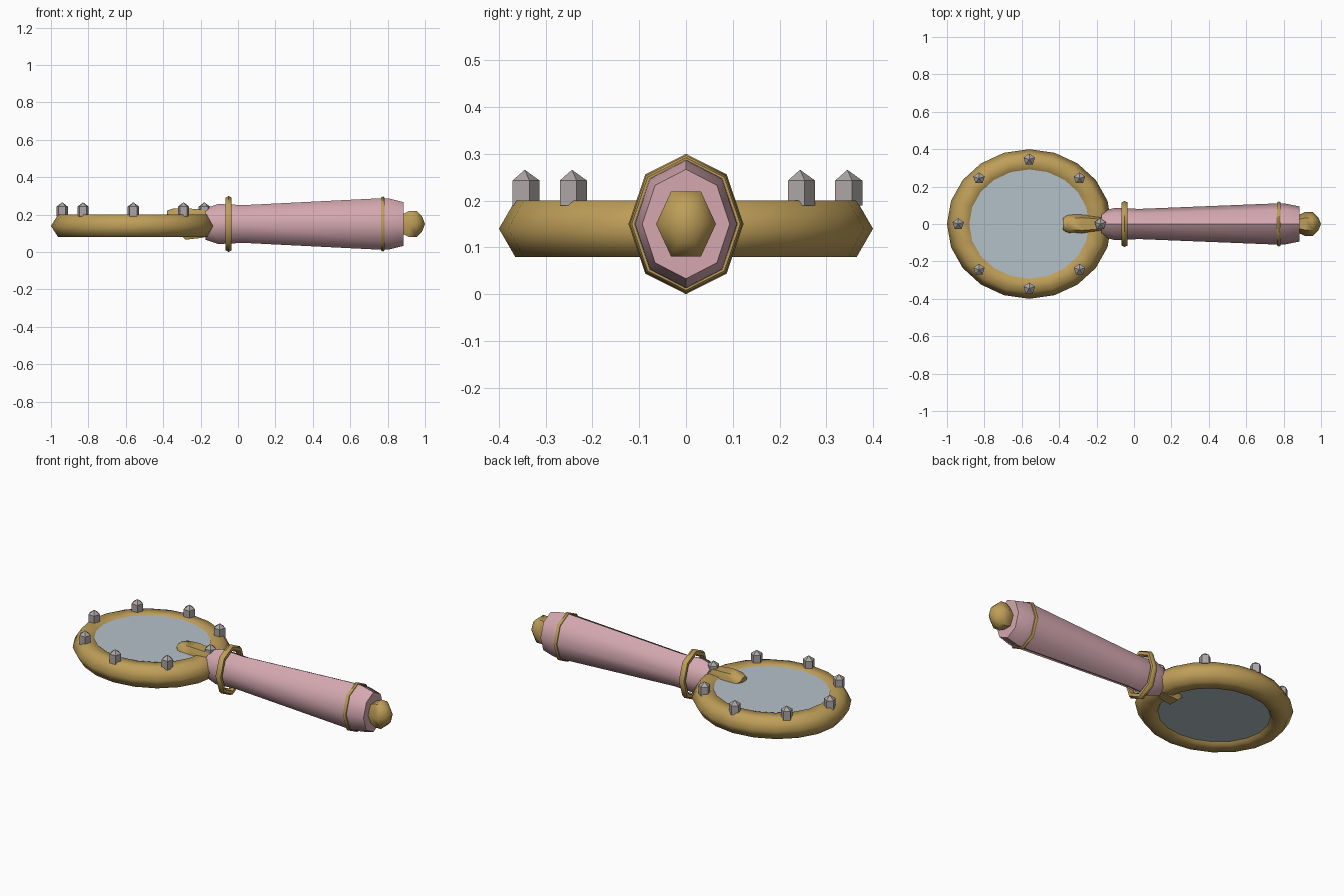
import bpy, bmesh, math
from math import sin, cos, pi

if "Cube" in bpy.data.objects:
    bpy.data.objects.remove(bpy.data.objects["Cube"])


def material(name, rgb):
    m = bpy.data.materials.new(name)
    m.diffuse_color = (*rgb, 1)
    m.use_nodes = True
    m.node_tree.nodes["Principled BSDF"].inputs["Base Color"].default_value = m.diffuse_color
    return m


GOLD = material("antique gold", (0.515, 0.342, 0.098))
PINK = material("dusty pink", (0.66, 0.392, 0.434))
GLASS = material("pale mirror blue", (0.456, 0.533, 0.584))
STONE = material("warm grey", (0.413, 0.376, 0.376))


def skin(name, rings, mat, angle, loop=False):
    """Join equal cross-sections; cap the ends, or loop back to the first."""
    bm = bmesh.new()
    vs = [[bm.verts.new(p) for p in ring] for ring in rings]
    n, k = len(vs[0]), len(vs)
    for i in range(k if loop else k - 1):
        a, b = vs[i], vs[(i + 1) % k]
        for j in range(n):
            bm.faces.new((a[j], a[(j + 1) % n], b[(j + 1) % n], b[j]))
    if not loop:
        bm.faces.new(vs[0])
        bm.faces.new(vs[-1])
    bmesh.ops.remove_doubles(bm, verts=bm.verts, dist=0.0005)
    bmesh.ops.recalc_face_normals(bm, faces=bm.faces)
    me = bpy.data.meshes.new(name)
    bm.to_mesh(me)
    bm.free()
    ob = bpy.data.objects.new(name, me)
    bpy.context.collection.objects.link(ob)
    me.materials.append(mat)
    if angle:
        bpy.ops.object.select_all(action='DESELECT')
        ob.select_set(True)
        bpy.context.view_layer.objects.active = ob
        bpy.ops.object.shade_smooth_by_angle(angle=math.radians(angle))
    return ob


def section_x(x, ry, rz, zc, n):
    """Polygon around the x axis, first corner at +y."""
    return [(x, ry * cos(2 * pi * j / n), zc + rz * sin(2 * pi * j / n)) for j in range(n)]


def section_z(cx, cy, z, rx, ry, n, phase=0.0):
    """Polygon around the z axis."""
    return [(cx + rx * cos(2 * pi * j / n + phase), cy + ry * sin(2 * pi * j / n + phase), z)
            for j in range(n)]


CX, AXIS, FLAT = -0.56, 0.15, 0.8

# Oval frame with a hexagonal section
rings = []
for i in range(6):
    a = i * pi / 3
    r = 0.33 + 0.07 * cos(a)
    rings.append(section_z(CX, 0, 0.14 + 0.07 * sin(a), r * 1.1, r, 20))
skin("oval_frame", rings, GOLD, 65, loop=True)

# Mirror plate
skin("mirror_plate", [section_z(CX, 0, z, 0.33, 0.30, 20) for z in (0.097, 0.195)], GLASS, 30)

# Pointed studs around the frame
for i in range(8):
    a = i * pi / 4
    x, y = CX + 0.38 * cos(a), 0.345 * sin(a)
    skin(f"stud_{i + 1}", [section_z(x, y, z, r, r, 5, pi / 2)
                           for z, r in ((0.19, 0.032), (0.243, 0.032), (0.266, 0.0))], STONE, 0)

# Tapered eight-sided handle
grip = [(-0.174, 0.084), (-0.105, 0.107), (0.03, 0.101), (0.77, 0.138), (0.81, 0.136), (0.885, 0.117)]
skin("handle", [section_x(x, r * FLAT, r, AXIS, 8) for x, r in grip], PINK, 50)

# Bands around the handle
for name, x, major, minor in (("front_band", -0.05, 0.131, 0.019), ("rear_band", 0.775, 0.136, 0.011)):
    rings = []
    for i in range(6):
        a = i * pi / 3
        r = major + minor * cos(a)
        rings.append(section_x(x + minor * sin(a), r * 0.82, r, AXIS, 8))
    skin(name, rings, GOLD, 50, loop=True)

# End knob
knob = [(0.87, 0.055), (0.915, 0.08), (0.955, 0.08), (0.985, 0.045), (1.0, 0.0)]
skin("end_knob", [section_x(x, r * FLAT, r, AXIS, 6) for x, r in knob], GOLD, 55)

# Tongue joining the handle to the frame: x, half width, bottom, top
tongue = [(-0.38, 0.030, 0.195, 0.222), (-0.35, 0.055, 0.13, 0.232), (-0.28, 0.068, 0.066, 0.234),
          (-0.20, 0.056, 0.075, 0.228), (-0.12, 0.045, 0.09, 0.21)]
skin("tongue", [section_x(x, w, (t - b) / 2 / sin(pi / 3), (t + b) / 2, 6)
                for x, w, b, t in tongue], GOLD, 55)
